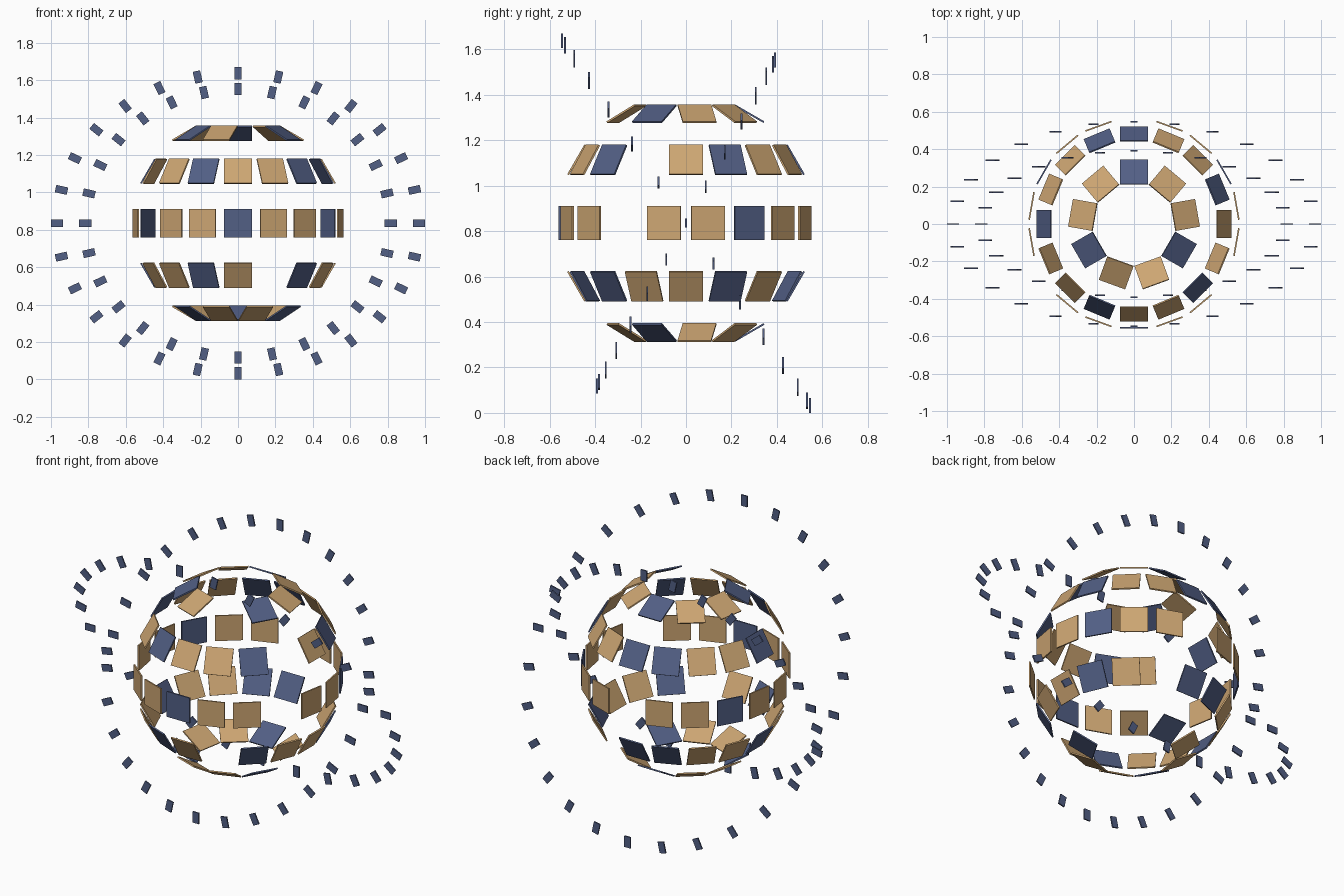
import bpy, bmesh
from math import sin, cos, pi, radians
from mathutils import Matrix, Vector

cube = bpy.data.objects.get("Cube")
if cube:
    bpy.data.objects.remove(cube, do_unlink=True)

CENTRE = Vector((0, 0, 0.835))
RADIUS = 0.556


def make_material(name, rgb):
    mat = bpy.data.materials.new(name)
    mat.use_nodes = True
    mat.diffuse_color = (*rgb, 1)
    mat.node_tree.nodes["Principled BSDF"].inputs["Base Color"].default_value = (*rgb, 1)
    return mat


TAN = make_material("warm tan", (0.61, 0.38, 0.17))
BLUE = make_material("slate blue", (0.085, 0.115, 0.235))


def add_box(bm, size, axes, position, index=0):
    """Box whose local x, y, z run along the three given axes."""
    frame = Matrix(axes).transposed().to_4x4()
    matrix = Matrix.Translation(position) @ frame @ Matrix.Diagonal((*size, 1))
    verts = bmesh.ops.create_cube(bm, size=1, matrix=matrix)["verts"]
    for face in {f for v in verts for f in v.link_faces}:
        face.material_index = index


def finish(bm, name, materials):
    mesh = bpy.data.meshes.new(name)
    bm.to_mesh(mesh)
    bm.free()
    for mat in materials:
        mesh.materials.append(mat)
    bpy.context.collection.objects.link(bpy.data.objects.new(name, mesh))


def tile_row(name, latitude, count, gaps):
    """Square tiles on the globe, every third one blue, some left out."""
    bm = bmesh.new()
    lat = radians(latitude)
    for i in range(count):
        if i in gaps:
            continue
        a = 2 * pi * i / count
        normal = Vector((sin(a) * cos(lat), cos(a) * cos(lat), sin(lat)))
        east = Vector((-cos(a), sin(a), 0))
        up = normal.cross(east)
        add_box(bm, (0.15, 0.15, 0.008), (east, up, normal),
                CENTRE + normal * RADIUS, int(i % 3 == 0))
    finish(bm, name, (TAN, BLUE))


def orbit_ring(name, radius, depth, height, count=28):
    """Tilted circle of small upright chips that all face the front."""
    bm = bmesh.new()
    for i in range(count):
        a = 2 * pi * i / count
        out = Vector((cos(a), 0, sin(a)))
        side = Vector((-sin(a), 0, cos(a)))
        place = CENTRE + Vector((radius * cos(a), depth * sin(a), height * sin(a)))
        add_box(bm, (0.065, 0.008, 0.04), (out, Vector((0, -1, 0)), side), place)
    finish(bm, name, (BLUE,))


# Globe rows, from top to bottom
tile_row("top_tile_row", 60, 9, {4})
tile_row("upper_tile_row", 30, 16, {5, 11})
tile_row("middle_tile_row", 0, 18, {0, 6, 12})
tile_row("lower_tile_row", -30, 16, {1, 7})
tile_row("bottom_tile_row", -60, 9, {2})

# Two rings crossing around the globe
orbit_ring("outer_ring", 0.968, -0.546, 0.802)
orbit_ring("inner_ring", 0.817, 0.392, 0.717)
